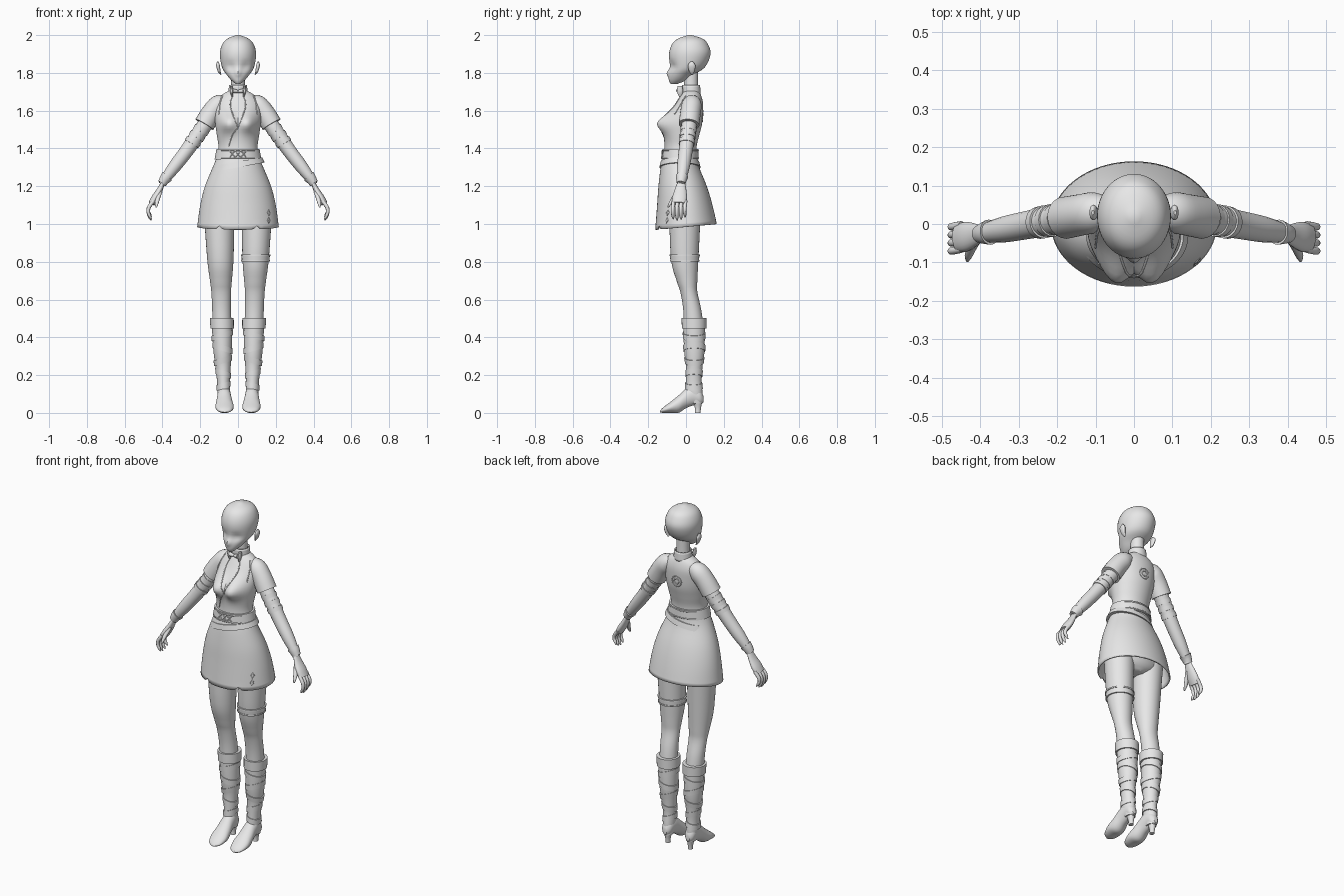
import bpy, bmesh, math
from mathutils import Vector

if "Cube" in bpy.data.objects:
    bpy.data.objects.remove(bpy.data.objects["Cube"], do_unlink=True)

shade = 0.8
grey = bpy.data.materials.new("plain grey")
grey.use_nodes = True
grey.diffuse_color = (shade, shade, shade, 1)
grey.node_tree.nodes["Principled BSDF"].inputs["Base Color"].default_value = grey.diffuse_color
made = []


def smooth_rows(rows, steps=4):
    """Catmull-Rom interpolation between rows of numbers."""
    padded = [rows[0], *rows, rows[-1]]
    out = []
    for before, start, end, after in zip(padded, padded[1:], padded[2:], padded[3:]):
        for k in range(steps):
            t = k / steps
            row = []
            for a, b, c, d in zip(before, start, end, after):
                slope_in, slope_out = (c - a) / 2, (d - b) / 2
                bend = 3 * (c - b) - 2 * slope_in - slope_out
                twist = 2 * (b - c) + slope_in + slope_out
                row.append(b + t * (slope_in + t * (bend + t * twist)))
            out.append(row)
    return out + [list(rows[-1])]


def finish(name, data, mirror=False):
    data.materials.append(grey)
    ob = bpy.data.objects.new(name, data)
    bpy.context.scene.collection.objects.link(ob)
    if mirror:
        ob.modifiers.new("mirror", 'MIRROR')
    made.append(ob)
    return ob


def skin(name, rings, warp=None, shell=0, mirror=False):
    """Join rings of points into a surface, capped unless it is a shell."""
    bm = bmesh.new()
    loops = [[bm.verts.new(point) for point in ring] for ring in rings]
    for low, high in zip(loops, loops[1:]):
        for i in range(len(low)):
            bm.faces.new((low[i - 1], low[i], high[i], high[i - 1]))
    if not shell:
        bm.faces.new(loops[0])
        bm.faces.new(loops[-1])
    if warp:
        for vert in bm.verts:
            warp(vert.co)
    bmesh.ops.recalc_face_normals(bm, faces=bm.faces)
    mesh = bpy.data.meshes.new(name)
    bm.to_mesh(mesh)
    bm.free()
    ob = finish(name, mesh, mirror)
    if shell:
        solid = ob.modifiers.new("thickness", 'SOLIDIFY')
        solid.thickness, solid.offset = shell, -1
    return ob


def circle(count):
    return [(math.cos(math.tau * i / count), math.sin(math.tau * i / count)) for i in range(count)]


def stack(name, rows, count=48, axis='z', leg=False, **options):
    """Ellipses from rows of position, half width, low side, high side."""
    rings = []
    for pos, half, low, high in smooth_rows(rows):
        centre = .073 + pos / 40 if leg else 0
        ring = []
        for c, s in circle(count):
            x, other = centre + half * c, (low + high + (high - low) * s) / 2
            ring.append((x, other, pos) if axis == 'z' else (x, pos, other))
        rings.append(ring)
    return skin(name, rings, **options)


def band(name, rows, z, height, grow, **options):
    """A strap that follows the section of another stack."""
    fine = smooth_rows(rows, 12)
    strap = []
    for edge in (z - height / 2, z + height / 2):
        _, half, low, high = min(fine, key=lambda row: abs(row[0] - edge))
        strap.append((edge, half + grow, low - grow, high + grow))
    return stack(name, strap, **options)


def tube(name, points, flat=1, count=20, smooth=True, **options):
    """Limb from points of x, z, radius; depth follows the arm's forward lean."""
    points = smooth_rows(points) if smooth else points
    centres = [Vector((x, .05 - .19 * x, z)) for x, z, _ in points]
    rings = []
    for i, (_, _, radius) in enumerate(points):
        along = (centres[min(i + 1, len(points) - 1)] - centres[max(i - 1, 0)]).normalized()
        wide = (Vector((0, 1, 0)) - along * along.y).normalized()
        thin = along.cross(wide) * flat
        rings.append([centres[i] + (wide * c + thin * s) * radius for c, s in circle(count)])
    return skin(name, rings, mirror=True, **options)


def trim(name, target, path, side=-1, closed=False, mirror=False):
    """Thin piping laid on the front (-1) or back (1) of a part."""
    bpy.context.view_layer.update()
    points = []
    for x, z in path if closed else smooth_rows(path, 6):
        hit, place, _, _ = target.ray_cast(Vector((x, side, z)), Vector((0, -side, 0)))
        if hit:
            points.append(place)
    curve = bpy.data.curves.new(name, 'CURVE')
    curve.dimensions, curve.bevel_depth, curve.bevel_resolution = '3D', .003, 1
    spline = curve.splines.new('POLY')
    spline.points.add(len(points) - 1)
    for point, place in zip(spline.points, points):
        point.co = (*place, 1)
    spline.use_cyclic_u = closed
    finish(name, curve, mirror)


def bell(across, up):
    return math.exp(-across * across - up * up)


def tilt(slope, centre=0):
    def warp(co):
        co.z += slope * (co.x - centre)
    return warp


def shift(depth):
    def warp(co):
        co.y += depth
    return warp


# Head with eye hollows and nose, ears and neck
def face(co):
    if co.y < 0:
        co.y += .012 * bell((abs(co.x) - .04) / .025, (co.z - 1.835) / .02)
        co.y -= .014 * bell(co.x / .015, (co.z - 1.8) / .02)


stack("head", [(1.74, .01, -.08, -.05), (1.76, .035, -.09, 0), (1.79, .06, -.09, .04),
               (1.83, .085, -.085, .1), (1.9, .096, -.09, .13), (1.95, .084, -.075, .117),
               (1.98, .058, -.045, .09), (2, .01, .01, .03)], warp=face)
tube("ear", [(.09, 1.79, .005), (.1, 1.81, .015), (.106, 1.84, .02), (.107, 1.86, .006)], flat=.5)
neck_rows = [(1.66, .045, -.01, .07), (1.72, .037, -.01, .064), (1.81, .037, -.01, .064)]
stack("neck", neck_rows)


# Torso with bust and piping
def bust(co):
    if co.y < 0:
        co.y -= .052 * bell((abs(co.x) - .05) / .05, (co.z - 1.535) / .05)


torso_rows = [(1.3, .125, -.125, .06), (1.4, .104, -.115, .055), (1.47, .112, -.115, .07),
              (1.53, .12, -.11, .085), (1.59, .123, -.085, .09), (1.64, .117, -.055, .09),
              (1.68, .09, -.03, .08), (1.71, .04, -.01, .065)]
torso = stack("torso", torso_rows, warp=bust)
trim("neckline_piping", torso, [(.03, 1.68), (.04, 1.62), (0, 1.51)], mirror=True)
trim("wrap_edge", torso, [(0, 1.51), (-.03, 1.47), (-.05, 1.41)])
for side in (-1, 1):
    trim("vest_edge", torso, [(.08, 1.68), (.095, 1.64), (.1, 1.58)], side, mirror=True)
for radius in (.015, .03):
    ring = [(radius * c, 1.57 + radius * s) for c, s in circle(20)]
    trim("back_ring", torso, ring, side=1, closed=True)

# Collar with points and a small bow
band("collar", neck_rows, 1.71, .05, .011, shell=.006)
tube("collar_point", [(.036, 1.73, .012), (.034, 1.7, .016), (.03, 1.67, .004)],
     flat=.5, warp=shift(-.075))
tube("bow_wing", [(0, 1.702, .007), (.015, 1.704, .01), (.028, 1.706, .012)], warp=shift(-.085))

# Skirt with a dipping front hem and two notches
def hem(co):
    low = max(0, (1.1 - co.z) * 9)
    co.z += .09 * co.y * low
    if co.y < 0 and low > .95:
        co.z += .02 * bell((abs(co.x) - .1) / .012, 0)


skirt_rows = [(.985, .216, -.163, .163), (1.1, .2, -.153, .14), (1.2, .175, -.146, .11),
              (1.3, .134, -.134, .07), (1.35, .113, -.122, .06)]
skirt = stack("skirt", skirt_rows, count=64, shell=.008, warp=hem)
for z in (1.02, 1.06):
    charm = [(.163 + .007 * c, z + .014 * s) for c, s in circle(4)]
    trim("hem_charm", skirt, charm, closed=True)

# Waist sash, lacing and slanted belt
sash = band("waist_sash", torso_rows, 1.37, .055, .01)
for side in (-1, 1):
    for z in (1.35, 1.39):
        trim("sash_edge", sash, [(-.09, z), (0, z), (.09, z)], side)
for x in (-.03, 0, .03):
    for reach in (-.014, .014):
        trim("lacing", sash, [(x - reach, 1.353), (x + reach, 1.388)])
band("slanted_belt", skirt_rows, 1.315, .03, .007, warp=tilt(.18))

# Arms, sleeves, bands and cuffs
arm = [(.12, 1.6, .042), (.2, 1.49, .04), (.27, 1.39, .037), (.335, 1.305, .034),
       (.38, 1.245, .026), (.4, 1.21, .02)]
tube("sleeve", [(.06, 1.65, .033), (.1, 1.633, .052), (.14, 1.588, .054), (.178, 1.527, .055)])
tube("arm", arm)
for x in (.195, .217, .24):
    z = 1.49 - 1.43 * (x - .2)
    tube("arm_band", [(x - .006, z + .01, .043), (x + .006, z - .01, .042)])
tube("wrist_cuff", [(.375, 1.252, .033), (.387, 1.238, .029), (.402, 1.215, .023)])

# Hands
tube("palm", [(.396, 1.222, .02), (.415, 1.18, .031), (.438, 1.14, .039), (.457, 1.108, .036)],
     flat=.5)
for i, drop in enumerate((.006, 0, .004, .016)):
    tube("finger", [(.448, 1.122, .01), (.471, 1.09, .01), (.475, 1.06 + drop / 2, .009),
                    (.467, 1.035 + drop, .008), (.459, 1.02 + drop, .003)],
         count=12, warp=shift(.021 * i - .03))


def thumb_reach(co):
    co.y -= .015 + .55 * (1.175 - co.z)


tube("thumb", [(.412, 1.175, .013), (.422, 1.145, .012), (.43, 1.112, .01), (.433, 1.088, .004)],
     count=12, warp=thumb_reach)

# Hips, legs and the strap on the left thigh
stack("hips", [(.985, .04, -.05, .05), (1.03, .15, -.1, .085), (1.15, .16, -.115, .09),
               (1.3, .115, -.115, .05)])
leg_rows = [(.44, .05, -.01, .095), (.55, .05, -.015, .08), (.64, .052, -.03, .06),
            (.7, .058, -.05, .06), (.82, .07, -.08, .066), (1.1, .083, -.09, .08)]
stack("leg", leg_rows, leg=True, mirror=True)
band("thigh_band", leg_rows, .82, .034, .004, leg=True)
for z in (.805, .835):
    band("thigh_band_rim", leg_rows, z, .008, .007, leg=True)

# Boots with cuffs and crossing wraps
boot_rows = [(.05, .026, .025, .088), (.11, .033, 0, .087), (.17, .034, 0, .082),
             (.25, .041, 0, .088), (.33, .049, -.01, .098), (.48, .055, -.015, .1)]
stack("boot", boot_rows, leg=True, mirror=True)
band("boot_cuff", boot_rows, .475, .056, .008, leg=True, mirror=True)
for i in range(5):
    band("boot_wrap", boot_rows, .41 - .067 * i, .03, .004, leg=True, mirror=True,
         warp=tilt(.3 * (-1) ** (i + 1), .082))

# Pointed shoes and heels
stack("shoe", [(-.137, .01, .003, .012), (-.12, .035, 0, .03), (-.08, .048, 0, .06),
               (-.04, .045, 0, .092), (0, .038, .025, .128), (.04, .034, .04, .15),
               (.075, .028, .043, .125), (.092, .012, .055, .09)],
      axis='y', leg=True, mirror=True)
stack("heel", [(0, .013, .047, .077), (.03, .015, .046, .08), (.075, .027, .03, .09)],
      leg=True, mirror=True)

# Smooth shading that keeps crisp rims
bpy.ops.object.select_all(action='DESELECT')
for ob in made:
    if ob.type == 'MESH':
        ob.select_set(True)
        bpy.context.view_layer.objects.active = ob
bpy.ops.object.shade_smooth_by_angle(angle=math.radians(40))
